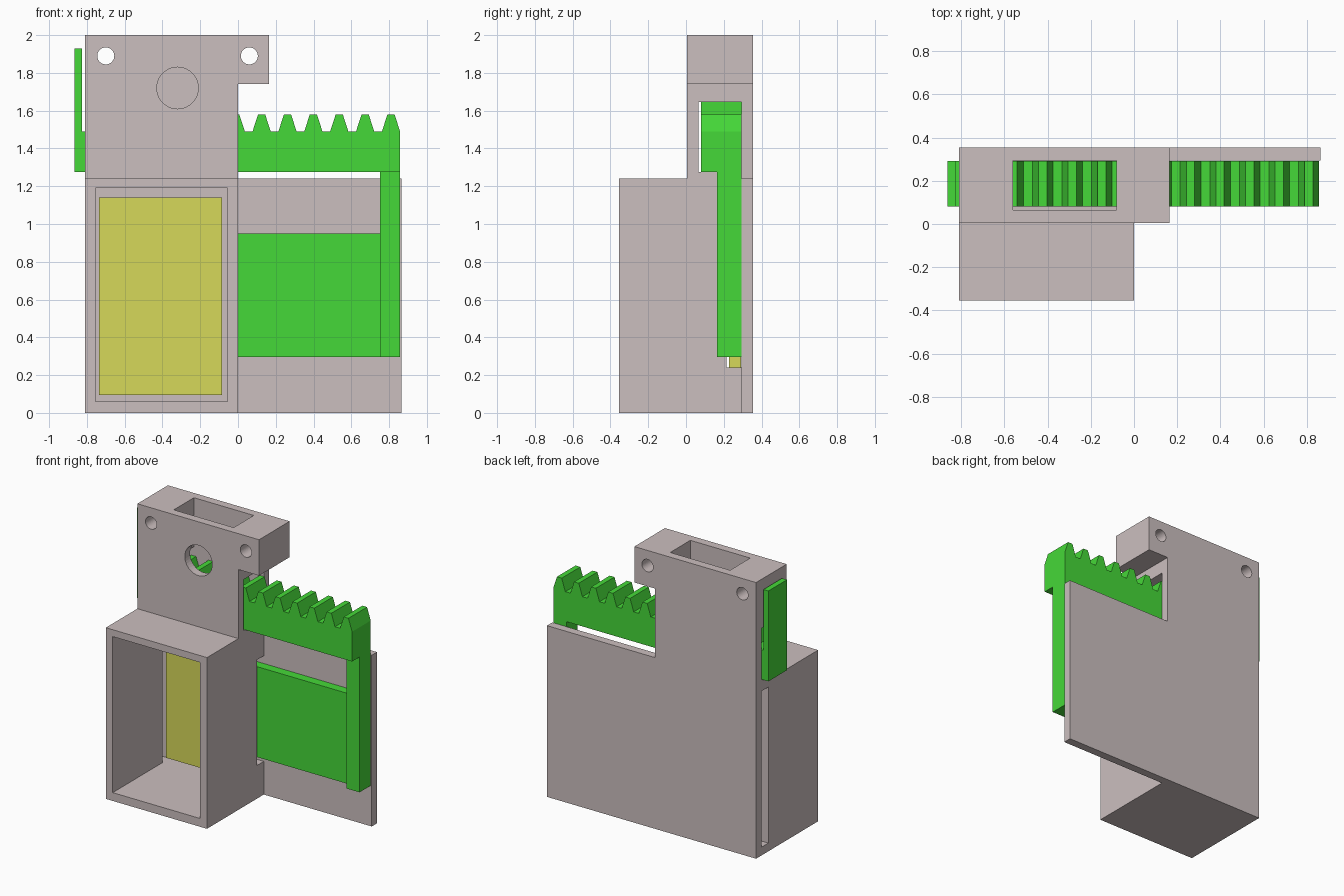
import bpy, bmesh, math

cube = bpy.data.objects.get("Cube")
if cube:
    bpy.data.objects.remove(cube, do_unlink=True)


def material(name, rgb):
    m = bpy.data.materials.new(name)
    m.use_nodes = True
    m.diffuse_color = (*rgb, 1)
    m.node_tree.nodes["Principled BSDF"].inputs["Base Color"].default_value = (*rgb, 1)
    return m


GREY = material("warm grey", (0.60, 0.52, 0.52))
GREEN = material("bright green", (0.06, 0.69, 0.04))
YELLOW = material("mustard yellow", (0.67, 0.69, 0.10))


def prism(name, outline, y0, y1, mat):
    """Extrude an (x, z) outline from y0 to y1."""
    bm = bmesh.new()
    face = bm.faces.new([bm.verts.new((x, y0, z)) for x, z in outline])
    ext = bmesh.ops.extrude_face_region(bm, geom=[face])
    verts = [v for v in ext["geom"] if isinstance(v, bmesh.types.BMVert)]
    bmesh.ops.translate(bm, verts=verts, vec=(0, y1 - y0, 0))
    bmesh.ops.recalc_face_normals(bm, faces=bm.faces)
    mesh = bpy.data.meshes.new(name)
    bm.to_mesh(mesh)
    bm.free()
    mesh.materials.append(mat)
    obj = bpy.data.objects.new(name, mesh)
    bpy.context.collection.objects.link(obj)
    return obj


def box(name, x, y, z, mat=GREY):
    return prism(name, [(x[0], z[0]), (x[1], z[0]), (x[1], z[1]), (x[0], z[1])], *y, mat)


def cylinder(name, x, z, r, y0, y1, sides=40):
    steps = [2 * math.pi * i / sides for i in range(sides)]
    return prism(name, [(x + r * math.cos(a), z + r * math.sin(a)) for a in steps], y0, y1, GREY)


def combine(target, tool, operation):
    mod = target.modifiers.new("cut", 'BOOLEAN')
    mod.operation = operation
    mod.solver = 'EXACT'
    mod.object = tool
    bpy.context.view_layer.objects.active = target
    bpy.ops.object.modifier_apply(modifier=mod.name)
    bpy.data.objects.remove(tool, do_unlink=True)


LEFT, BACK, INNER = -0.81, 0.355, 0.295

# Housing: deep lower box, slim upper block with a side lug, wide back plate
housing = box("housing", (LEFT, 0), (-BACK, BACK), (0, 1.24))
upper = [(LEFT, 1.0), (0, 1.0), (0, 1.74), (0.165, 1.74), (0.165, 2), (LEFT, 2)]
combine(housing, prism("upper_block", upper, 0.005, BACK, GREY), 'UNION')
combine(housing, box("back_plate", (-0.4, 0.865), (INNER, BACK), (0, 1.24)), 'UNION')

# Openings: front compartment, card slot, side opening, rack tunnel, top pocket
cutters = [
    box("compartment", (-0.755, -0.055), (-0.5, 0.22), (0.06, 1.19)),
    box("card_slot", (-0.9, -0.055), (0.215, INNER), (0.06, 1.19)),
    box("side_opening", (-0.1, 0.1), (0.215, INNER), (0.24, 1.005)),
    box("rack_tunnel", (-1, 0.1), (0.065, INNER), (1.275, 1.645)),
    box("top_pocket", (-0.56, -0.08), (0.065, INNER), (1.5, 2.2)),
    cylinder("sight_hole", -0.32, 1.72, 0.11, -0.1, 0.15),
    cylinder("mount_hole_a", -0.70, 1.89, 0.045, -0.1, 0.5),
    cylinder("mount_hole_b", 0.06, 1.89, 0.045, -0.1, 0.5),
]
for cutter in cutters:
    combine(housing, cutter, 'DIFFERENCE')

# Yellow card at the back of the compartment
box("card", (-0.735, -0.085), (0.228, 0.29), (0.095, 1.14), YELLOW)

# Toothed rack, with a tall stop at its far end
END, STOP, PITCH = 0.858, -0.865, 0.137
VALLEY, CREST = 1.49, 1.58
rack = [(STOP, 1.275), (END, 1.275)]
for k in range(12):
    c = 0.81 - PITCH * k
    rack += [(c + 0.048, VALLEY), (c + 0.019, CREST), (c - 0.019, CREST), (c - 0.048, VALLEY)]
rack += [(-0.825, VALLEY), (-0.825, 1.93), (STOP, 1.93)]
prism("toothed_rack", rack, 0.08, INNER - 0.002, GREEN)

# Slider: hanging post and the flat plate entering the housing
box("slider_post", (0.752, END), (0.165, INNER - 0.002), (0.295, 1.275), GREEN)
box("slider_plate", (-0.05, 0.752), (0.228, INNER - 0.002), (0.295, 0.95), GREEN)
